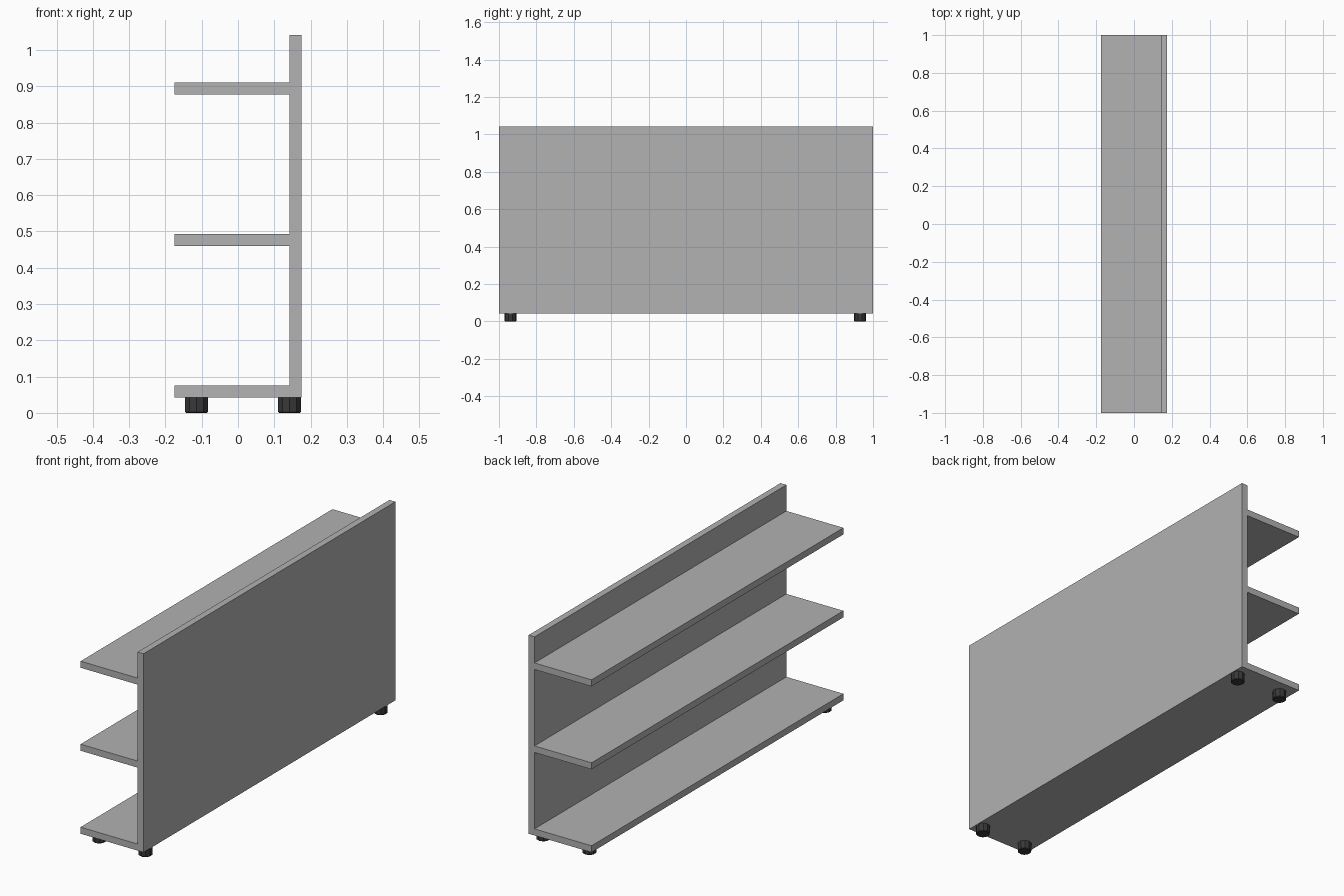
import bpy, bmesh

if "Cube" in bpy.data.objects:
    bpy.data.objects.remove(bpy.data.objects["Cube"])

HALF_LEN = 1.0                 # half length along y
FRONT, INNER, BACK = -0.175, 0.142, 0.175
BASE, TOP, THICK = 0.043, 1.041, 0.033
SHELF_Z = (BASE, 0.46, 0.877)  # underside of each shelf


def material(name, value):
    mat = bpy.data.materials.new(name)
    mat.diffuse_color = (value, value, value, 1)
    mat.use_nodes = True
    mat.node_tree.nodes["Principled BSDF"].inputs["Base Color"].default_value = mat.diffuse_color
    return mat


grey = material("mid_grey", 0.445)
dark = material("dark_rubber", 0.04)


def finish(name, bm, mat):
    bmesh.ops.recalc_face_normals(bm, faces=bm.faces)
    mesh = bpy.data.meshes.new(name)
    bm.to_mesh(mesh)
    bm.free()
    mesh.materials.append(mat)
    obj = bpy.data.objects.new(name, mesh)
    bpy.context.collection.objects.link(obj)
    return obj


# Shelf unit: back panel and three shelves as one comb profile extruded along y
profile = [(BACK, TOP), (BACK, BASE)]
for z in SHELF_Z:
    if z != BASE:
        profile.append((INNER, z))
    profile += [(FRONT, z), (FRONT, z + THICK), (INNER, z + THICK)]
profile.append((INNER, TOP))

bm = bmesh.new()
face = bm.faces.new([bm.verts.new((x, -HALF_LEN, z)) for x, z in profile])
ext = bmesh.ops.extrude_face_region(bm, geom=[face])
bmesh.ops.translate(bm, vec=(0, 2 * HALF_LEN, 0),
                    verts=[g for g in ext["geom"] if isinstance(g, bmesh.types.BMVert)])
finish("shelf_unit", bm, grey)


# Feet: four dark ten-sided discs with a slightly chamfered lower rim
def foot(name, x, y, radius=0.033, sides=10):
    bm = bmesh.new()
    bmesh.ops.create_cone(bm, cap_ends=True, segments=sides,
                          radius1=radius, radius2=radius, depth=BASE)
    bmesh.ops.translate(bm, vec=(0, 0, BASE / 2), verts=bm.verts)
    rim = [e for e in bm.edges if all(v.co.z < 0.001 for v in e.verts)]
    bmesh.ops.bevel(bm, geom=rim, offset=0.003, segments=1, affect='EDGES')
    finish(name, bm, dark).location = (x, y, 0)


for side, x in (("front", -0.114), ("back", 0.142)):
    for end, y in (("left", -0.938), ("right", 0.93)):
        foot(f"{side}_{end}_foot", x, y)
